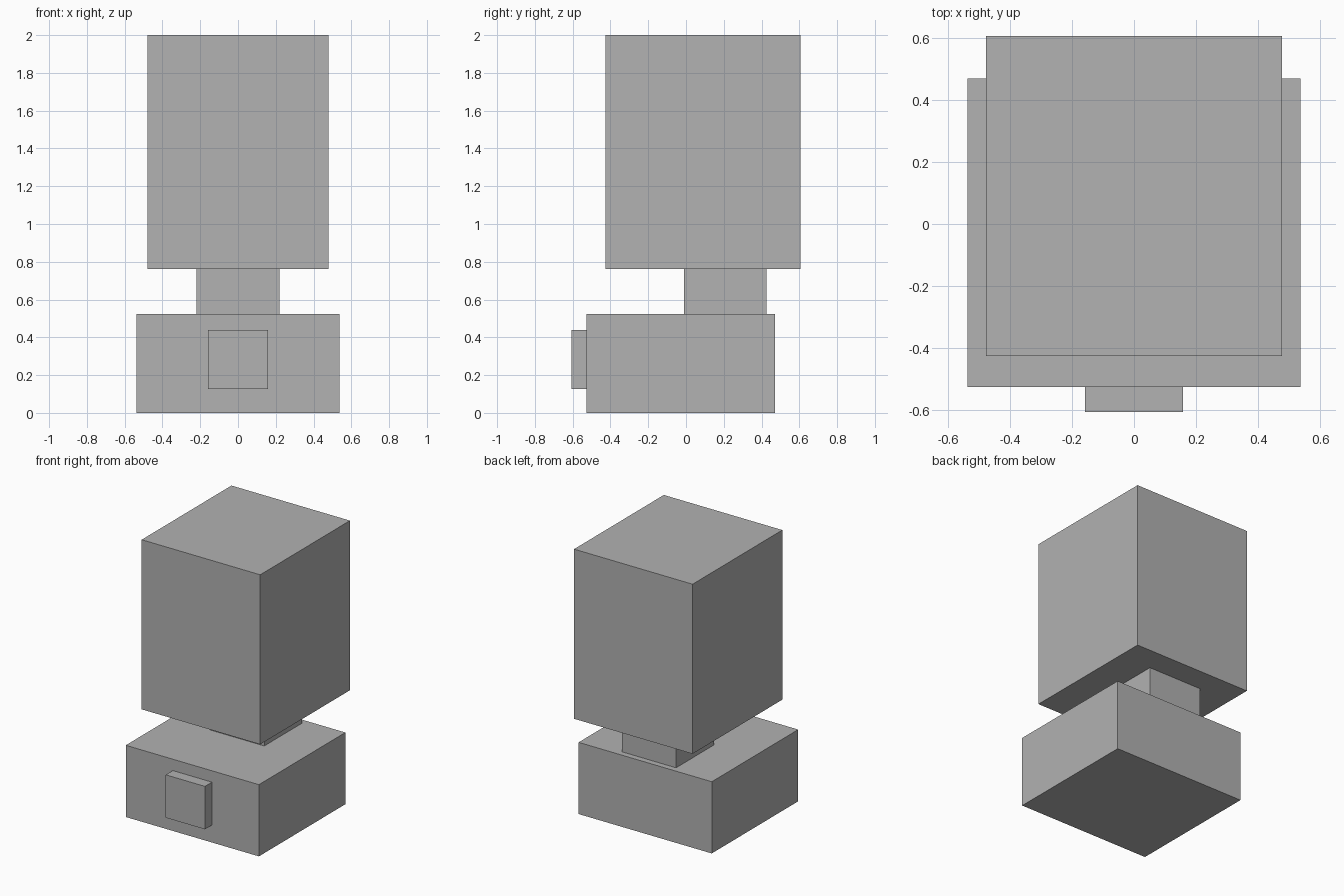
import bpy
import bmesh
from mathutils import Vector

if "Cube" in bpy.data.objects:
    bpy.data.objects.remove(bpy.data.objects["Cube"])

grey = bpy.data.materials.new("plain_grey")
grey.diffuse_color = (0.445, 0.445, 0.445, 1.0)
grey.use_nodes = True
grey.node_tree.nodes["Principled BSDF"].inputs["Base Color"].default_value = grey.diffuse_color


def box(name, half_width, y_range, z_range):
    """Box centred on x = 0, spanning the given y and z ranges."""
    (y0, y1), (z0, z1) = y_range, z_range
    bm = bmesh.new()
    bmesh.ops.create_cube(bm, size=1.0)
    bmesh.ops.scale(bm, vec=Vector((2 * half_width, y1 - y0, z1 - z0)), verts=bm.verts)
    mesh = bpy.data.meshes.new(name)
    bm.to_mesh(mesh)
    bm.free()
    mesh.materials.append(grey)
    obj = bpy.data.objects.new(name, mesh)
    obj.location = (0, (y0 + y1) / 2, (z0 + z1) / 2)
    bpy.context.collection.objects.link(obj)
    return obj


# Wide base block with a raised front panel
box("base", 0.537, (-0.526, 0.47), (0.0, 0.523))
box("front_panel", 0.158, (-0.607, -0.526), (0.127, 0.44))

# Short neck, set towards the back
box("neck", 0.219, (-0.01, 0.427), (0.523, 0.763))

# Tall upper block
box("upper_block", 0.478, (-0.427, 0.607), (0.763, 2.0))
